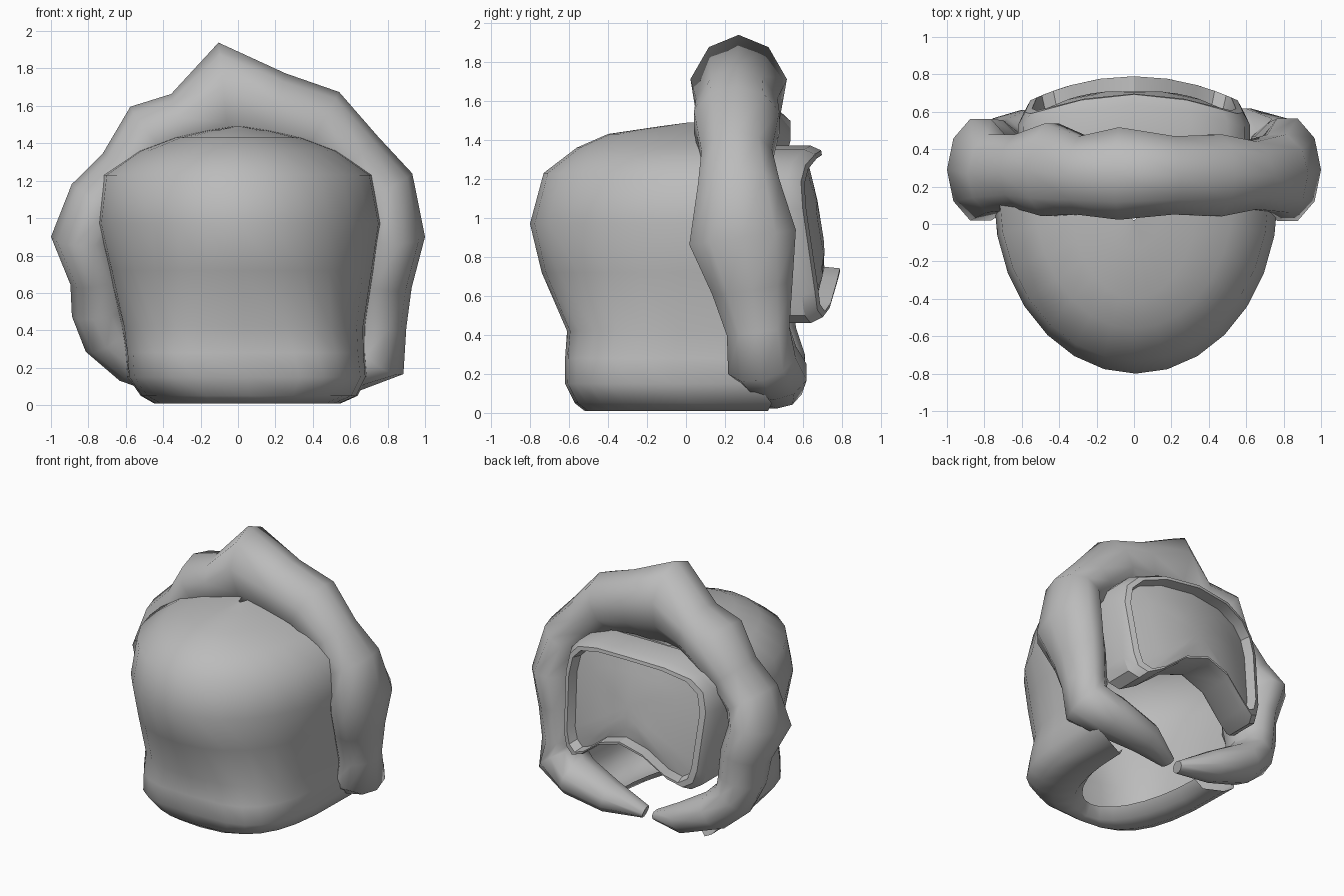
import bpy, bmesh, math
from mathutils import Vector

if "Cube" in bpy.data.objects:
    bpy.data.objects.remove(bpy.data.objects["Cube"], do_unlink=True)

grey = bpy.data.materials.new("plain grey")
grey.use_nodes = True
grey.diffuse_color = (0.5, 0.5, 0.5, 1)
grey.node_tree.nodes["Principled BSDF"].inputs["Base Color"].default_value = (0.5, 0.5, 0.5, 1)


def loft(name, rings, closed, smooth_angle, cap_start=None, cap_end=None):
    """Skin a list of equal-length rings, with optional fan caps at the ends."""
    bm = bmesh.new()
    rows = [[bm.verts.new(p) for p in ring] for ring in rings]
    count = len(rows[0])
    spans = count if closed else count - 1
    for low, high in zip(rows, rows[1:]):
        for i in range(spans):
            j = (i + 1) % count
            bm.faces.new((low[i], low[j], high[j], high[i]))
    for row, apex in ((rows[0], cap_start), (rows[-1], cap_end)):
        if apex is not None:
            tip = bm.verts.new(apex)
            for i in range(spans):
                bm.faces.new((row[i], row[(i + 1) % count], tip))
    bmesh.ops.recalc_face_normals(bm, faces=bm.faces)
    mesh = bpy.data.meshes.new(name)
    bm.to_mesh(mesh)
    bm.free()
    mesh.materials.append(grey)
    obj = bpy.data.objects.new(name, mesh)
    bpy.context.collection.objects.link(obj)
    bpy.ops.object.select_all(action="DESELECT")
    obj.select_set(True)
    bpy.context.view_layer.objects.active = obj
    bpy.ops.object.shade_smooth_by_angle(angle=math.radians(smooth_angle))
    return obj


def signed_power(value, power):
    return math.copysign(abs(value) ** power, value)


# Hood shell: open arcs from the neck hole up to the crown
# (height, centre x, half width, front y, rear y, roundness of the plan)
hood_rows = [
    (0.10, 0.03, 0.32, -0.42, 0.30, 1),
    (0.03, 0.03, 0.37, -0.47, 0.33, 0.9),
    (0.01, 0.05, 0.50, -0.52, 0.42, 0.7),
    (0.05, 0.06, 0.58, -0.57, 0.44, 0.6),
    (0.15, 0.05, 0.64, -0.62, 0.36, 0.55),
    (0.28, 0.04, 0.64, -0.62, 0.32, 0.6),
    (0.42, 0.03, 0.65, -0.61, 0.28, 0.7),
    (0.72, 0.02, 0.71, -0.74, 0.22, 0.9),
    (0.97, 0.01, 0.76, -0.80, 0.15, 1),
    (1.23, 0.00, 0.72, -0.73, 0.15, 1),
    (1.36, 0.00, 0.53, -0.56, 0.15, 1),
    (1.43, 0.00, 0.34, -0.40, 0.15, 1),
    (1.47, 0.00, 0.16, -0.13, 0.15, 1),
    (1.49, 0.00, 0.03, 0.02, 0.15, 1),
]
STEPS = 14
hood = []
for z, cx, w, front, rear, power in hood_rows:
    arc = [math.pi * i / STEPS for i in range(STEPS)] + [math.pi]
    hood.append([(cx + w * signed_power(math.cos(t), power),
                  rear + (front - rear) * abs(math.sin(t)) ** power, z) for t in arc])
loft("hood_shell", hood, False, 70)

# Fur trim: lumpy tube around the face opening, tips meeting below the goggles
# (x, y, z, thickness in the loop plane, thickness along y)
fur_path = [
    (-0.05, 0.40, 0.06, 0.04, 0.06),
    (-0.30, 0.46, 0.13, 0.11, 0.13),
    (-0.56, 0.45, 0.25, 0.14, 0.17),
    (-0.69, 0.40, 0.37, 0.15, 0.18),
    (-0.73, 0.37, 0.50, 0.16, 0.19),
    (-0.74, 0.34, 0.68, 0.16, 0.23),
    (-0.82, 0.29, 0.90, 0.18, 0.29),
    (-0.74, 0.27, 1.08, 0.18, 0.22),
    (-0.59, 0.28, 1.24, 0.17, 0.21),
    (-0.45, 0.29, 1.44, 0.20, 0.26),
    (-0.28, 0.26, 1.49, 0.19, 0.22),
    (-0.07, 0.27, 1.61, 0.33, 0.26),
    (0.20, 0.26, 1.54, 0.24, 0.22),
    (0.44, 0.26, 1.49, 0.21, 0.23),
    (0.62, 0.26, 1.31, 0.18, 0.19),
    (0.77, 0.27, 1.16, 0.18, 0.22),
    (0.82, 0.29, 0.90, 0.18, 0.29),
    (0.77, 0.34, 0.65, 0.16, 0.22),
    (0.75, 0.37, 0.42, 0.15, 0.17),
    (0.75, 0.39, 0.27, 0.17, 0.19),
    (0.58, 0.45, 0.20, 0.14, 0.18),
    (0.30, 0.47, 0.13, 0.11, 0.13),
    (0.05, 0.41, 0.06, 0.04, 0.06),
]
SIDES = 10
centres = [Vector(p[:3]) for p in fur_path]
fur = []
for i, (x, y, z, thick, deep) in enumerate(fur_path):
    ahead = centres[min(i + 1, len(centres) - 1)]
    behind = centres[max(i - 1, 0)]
    tangent = (ahead - behind).normalized()
    across = Vector((0, 1, 0))
    across = (across - tangent * across.dot(tangent)).normalized()
    outward = across.cross(tangent)
    # Tall tufts narrow towards their outer edge
    pinch = 6 * max(thick - 0.21, 0)
    ring = []
    for k in range(SIDES):
        a = math.tau * k / SIDES
        width = deep * math.sin(a) * (1 - pinch * max(math.cos(a), 0))
        ring.append(centres[i] + outward * thick * math.cos(a) + across * width)
    fur.append(ring)
loft("fur_trim", fur, True, 70, centres[0], centres[-1])

# Goggles: curved mask outline with a nose notch, mirrored left to right
half = [(0, 1.37), (0.3, 1.35), (0.5, 1.29), (0.59, 1.2), (0.62, 1.05),
        (0.59, 0.6), (0.56, 0.5), (0.49, 0.46), (0.38, 0.51), (0.2, 0.65), (0, 0.71)]
outline = half + [(-x, z) for x, z in half[-2:0:-1]]
MIDDLE = 0.97


def mask_point(x, z, scale, offset):
    """Place an outline point on the curved, tilted mask surface."""
    x, z = x * scale, MIDDLE + (z - MIDDLE) * scale
    y = 0.79 - 0.16 * max(z - 0.74, 0) - 0.42 * x * x
    return (x, y + offset, z)


def mask_rings(steps):
    return [[mask_point(x, z, s, d) for x, z in outline] for s, d in steps]


frame_steps = [(0.97, -0.28), (1, -0.26), (1, -0.05), (0.94, 0), (0.88, 0), (0.85, -0.08)]
loft("goggle_frame", mask_rings(frame_steps), True, 30)

lens_steps = [(0.86, -0.08), (0.6, -0.07), (0.3, -0.06)]
loft("goggle_lens", mask_rings(lens_steps), True, 60, None, mask_point(0, MIDDLE, 1, -0.06))
